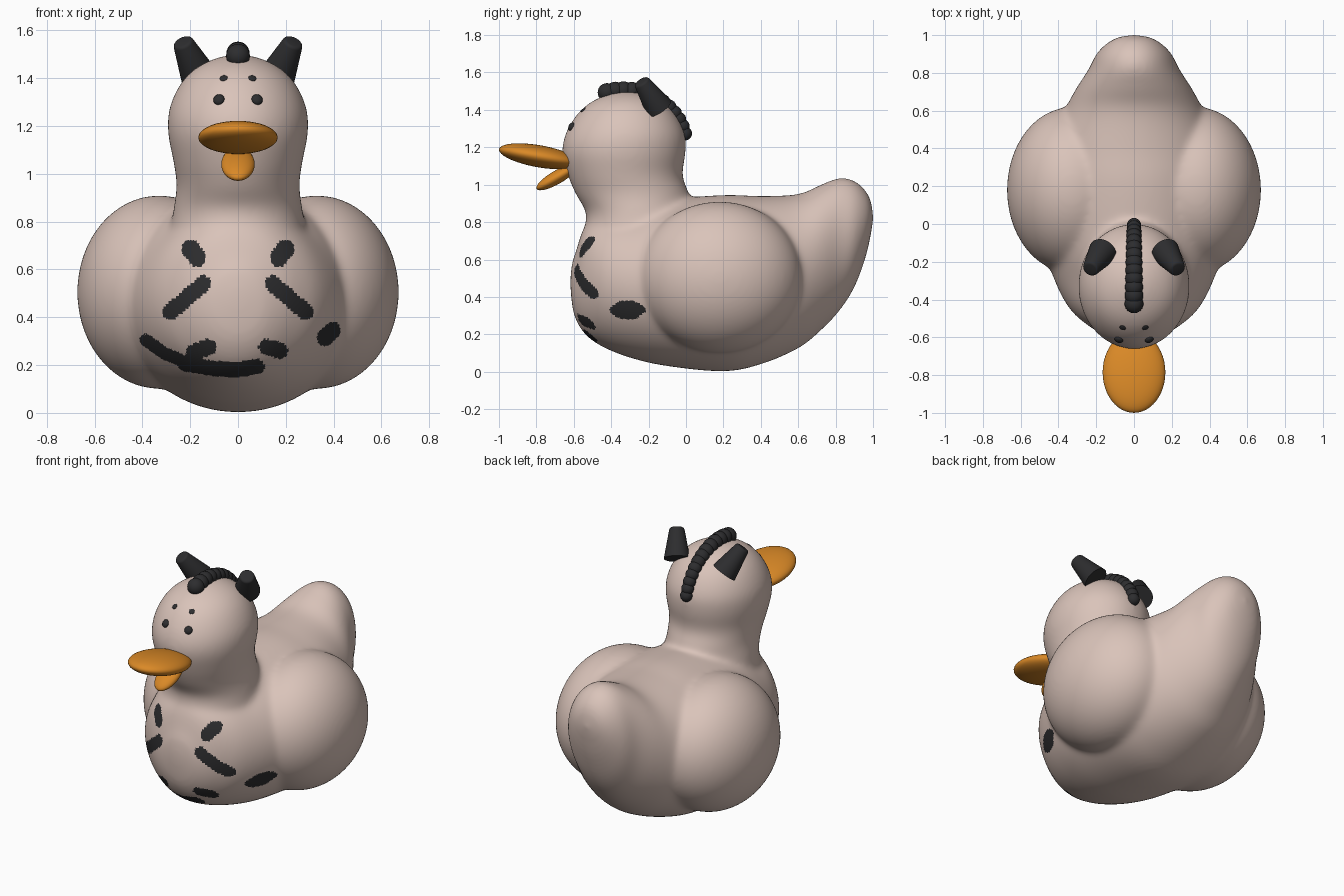
import bpy, bmesh, math
from mathutils import Vector, Matrix

if "Cube" in bpy.data.objects:
    bpy.data.objects.remove(bpy.data.objects["Cube"])


def material(name, color):
    m = bpy.data.materials.new(name)
    m.diffuse_color = (*color, 1)
    m.use_nodes = True
    m.node_tree.nodes["Principled BSDF"].inputs["Base Color"].default_value = m.diffuse_color
    return m


PINK = material("pale_pink", (0.70, 0.55, 0.49))
BLACK = material("charcoal", (0.026, 0.026, 0.028))
ORANGE = material("orange", (0.70, 0.25, 0.02))


def finish(name, bm, *mats):
    me = bpy.data.meshes.new(name)
    bmesh.ops.recalc_face_normals(bm, faces=bm.faces)
    for f in bm.faces:
        f.smooth = True
    bm.to_mesh(me)
    bm.free()
    ob = bpy.data.objects.new(name, me)
    bpy.context.collection.objects.link(ob)
    for m in mats:
        me.materials.append(m)
    return ob


def spline(rows, steps=6):
    """Catmull-Rom through table rows."""
    pts = [Vector(r) for r in rows]
    pts = [pts[0]] + pts + [pts[-1]]
    out = []
    for i in range(1, len(pts) - 2):
        a, b, c, d = pts[i - 1:i + 3]
        for s in range(steps):
            t = s / steps
            out.append(0.5 * (2 * b + (c - a) * t + (2 * a - 5 * b + 4 * c - d) * t * t
                              + (3 * b - a - 3 * c + d) * t ** 3))
    return out + [pts[-1]]


def loft(bm, rows, point, n=64):
    rings = [[bm.verts.new(point(r, 2 * math.pi * k / n)) for k in range(n)]
             for r in spline(rows)]
    for p, q in zip(rings, rings[1:]):
        for k in range(n):
            j = (k + 1) % n
            bm.faces.new((p[k], p[j], q[j], q[k]))
    bmesh.ops.remove_doubles(bm, verts=bm.verts, dist=1e-5)


def ellipsoid(bm, loc, radii, tilt=0.0, seg=32):
    m = (Matrix.Translation(loc) @ Matrix.Rotation(math.radians(tilt), 4, 'X')
         @ Matrix.Diagonal((*radii, 1)))
    bmesh.ops.create_uvsphere(bm, u_segments=seg, v_segments=seg // 2, radius=1, matrix=m)


# --- body: torso, neck with head, and wings fused into one skin ---
bm = bmesh.new()
torso = [  # y, half width, bottom z, top z
    (-.62, 0, .48, .48), (-.61, .09, .36, .58), (-.59, .15, .28, .64),
    (-.54, .24, .20, .78), (-.45, .34, .135, .84), (-.3, .42, .075, .87),
    (-.1, .48, .03, .92), (.2, .5, .002, .945), (.4, .47, .04, .94),
    (.6, .37, .125, .95), (.72, .305, .22, 1.0), (.82, .24, .325, 1.037),
    (.9, .20, .45, 1.022), (.96, .14, .61, .97), (.99, .08, .74, .91), (1.003, 0, .82, .82)]
loft(bm, torso, lambda r, a: (max(r[1], 0) * math.cos(a), r[0],
                              (r[2] + r[3]) / 2 + (r[3] - r[2]) / 2 * math.sin(a)))
head = [  # z, centre y, half width, half depth
    (.55, -.25, 0, 0), (.56, -.25, .27, .27), (.75, -.255, .28, .285),
    (.85, -.255, .27, .28), (.95, -.287, .257, .303), (1.05, -.325, .27, .307),
    (1.17, -.332, .293, .33), (1.27, -.325, .288, .32), (1.37, -.32, .245, .268),
    (1.44, -.317, .18, .195), (1.485, -.315, .09, .097), (1.502, -.315, 0, 0)]
loft(bm, head, lambda r, a: (max(r[2], 0) * math.cos(a),
                             r[1] + max(r[3], 0) * math.sin(a), r[0]))
for s in (-1, 1):
    ellipsoid(bm, (s * .33, .18, .505), (.343, .44, .405), seg=64)
body = finish("body", bm, PINK, BLACK)
rm = body.modifiers.new("fuse", 'REMESH')
rm.mode = 'VOXEL'
rm.voxel_size = 0.011
rm.use_smooth_shade = True
sm = body.modifiers.new("soften", 'SMOOTH')
sm.factor = 0.5
sm.iterations = 50
dg = bpy.context.evaluated_depsgraph_get()
fused = bpy.data.meshes.new_from_object(body.evaluated_get(dg))
body.modifiers.clear()
body.data = fused
fused.materials.clear()
fused.materials.append(PINK)
fused.materials.append(BLACK)

# --- painted breast marks: strokes in the front view (points, radius) ---
marks = [([(.365, .315), (.395, .345)], .035),
         ([(.12, .275), (.175, .26)], .034),
         ([(-.185, .252), (-.125, .275)], .034),
         ([(-.385, .305), (-.31, .25), (-.22, .212)], .026),
         ([(-.22, .205), (-.1, .185), (0, .18), (.078, .193)], .032)]
for s in (-1, 1):
    marks.append(([(s * .198, .685), (s * .17, .65)], .038))
    marks.append(([(s * .145, .54), (s * .282, .423)], .034))


def stroke_dist(p, a, b):
    a, b = Vector(a), Vector(b)
    t = max(0, min(1, (p - a).dot(b - a) / (b - a).length_squared))
    return (p - a - (b - a) * t).length


for f in fused.polygons:
    f.use_smooth = True
    c = f.center
    f.material_index = 0
    if c.y < -.15 and c.z < .75 and f.normal.y < -.1:
        p = Vector((c.x, c.z))
        if any(stroke_dist(p, a, b) < r for pts, r in marks for a, b in zip(pts, pts[1:])):
            f.material_index = 1
fused.update()

# --- eyes and brow dots, seated on the face ---
bpy.context.view_layer.update()
for name, x, z, r, thick in (("eye", .08, 1.31, .024, .016), ("brow_dot", .06, 1.40, .017, .005)):
    bm = bmesh.new()
    for s in (-1, 1):
        hit, loc, nor, _ = body.ray_cast(Vector((s * x, -2, z)), Vector((0, 1, 0)))
        m = (Matrix.Translation(loc) @ nor.to_track_quat('Z', 'Y').to_matrix().to_4x4()
             @ Matrix.Diagonal((r, r, thick, 1)))
        bmesh.ops.create_uvsphere(bm, u_segments=20, v_segments=12, radius=1, matrix=m)
    finish(name + "s", bm, BLACK)

# --- bill ---
bm = bmesh.new()
ellipsoid(bm, (0, -.785, 1.152), (.166, .218, .059), tilt=-10, seg=48)
finish("upper_bill", bm, ORANGE)
bm = bmesh.new()
ellipsoid(bm, (0, -.69, 1.04), (.07, .125, .036), tilt=30)
finish("lower_bill", bm, ORANGE)

# --- crest: row of overlapping beads over the head ---
bm = bmesh.new()
for i in range(13):
    k = i / 12
    t = math.radians(106 - 92 * k)
    r = .05 - .013 * k
    ellipsoid(bm, (0, -.33 + .335 * math.cos(t), 1.2 + .305 * math.sin(t)), (r, r, r), seg=24)
finish("crest", bm, BLACK)

# --- ears: blunt tapered cones ---
for s, side in ((-1, "left"), (1, "right")):
    base, tip = Vector((s * .165, -.145, 1.41)), Vector((s * .232, -.24, 1.553))
    d = tip - base
    bm = bmesh.new()
    m = Matrix.Translation((base + tip) / 2) @ d.to_track_quat('Z', 'Y').to_matrix().to_4x4()
    bmesh.ops.create_cone(bm, cap_ends=True, segments=32, radius1=.076, radius2=.042,
                          depth=d.length, matrix=m)
    rim = [e for e in bm.edges if all((v.co - tip).length < .06 for v in e.verts)]
    bmesh.ops.bevel(bm, geom=rim, offset=.012, segments=3, affect='EDGES', profile=.5)
    ear = finish(side + "_ear", bm, BLACK)
    bpy.context.view_layer.objects.active = ear
    ear.select_set(True)
    bpy.ops.object.shade_smooth_by_angle(angle=math.radians(40))
    ear.select_set(False)
